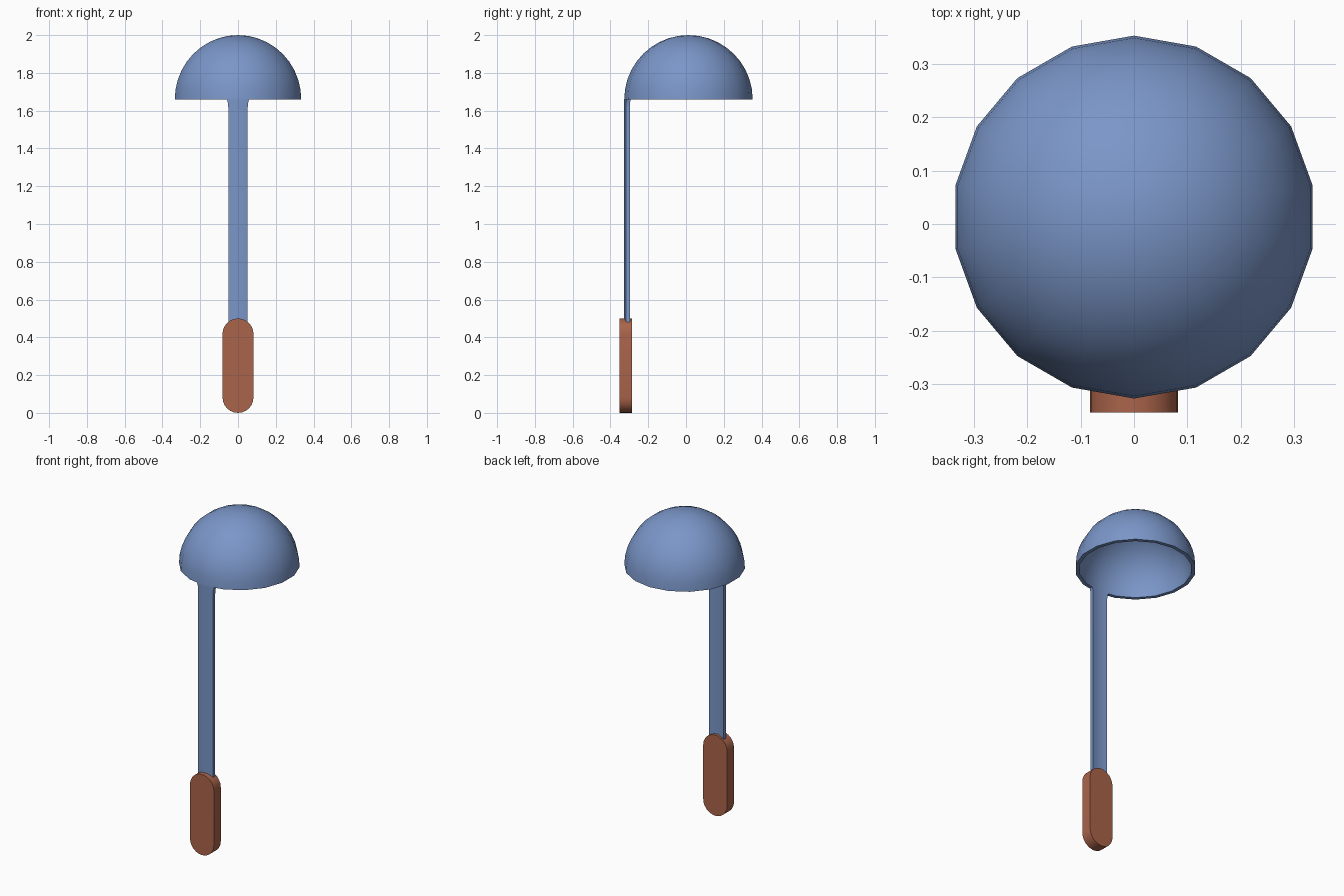
import bpy, bmesh, math
from math import sin, cos, pi, radians

if "Cube" in bpy.data.objects:
    bpy.data.objects.remove(bpy.data.objects["Cube"])

def material(name, rgb):
    m = bpy.data.materials.new(name)
    m.diffuse_color = (*rgb, 1)
    m.use_nodes = True
    m.node_tree.nodes["Principled BSDF"].inputs["Base Color"].default_value = m.diffuse_color
    return m

blue = material("blue_metal", (0.195, 0.305, 0.578))
brown = material("brown_grip", (0.402, 0.127, 0.069))

CY, RIM, R, T, N = 0.013, 1.66, 0.34, 0.022, 18

def finish(bm, name, mat):
    bmesh.ops.remove_doubles(bm, verts=bm.verts, dist=1e-5)
    bmesh.ops.recalc_face_normals(bm, faces=bm.faces)
    me = bpy.data.meshes.new(name)
    bm.to_mesh(me)
    bm.free()
    ob = bpy.data.objects.new(name, me)
    bpy.context.collection.objects.link(ob)
    me.materials.append(mat)
    bpy.ops.object.select_all(action='DESELECT')
    ob.select_set(True)
    bpy.context.view_layer.objects.active = ob
    bpy.ops.object.shade_smooth_by_angle(angle=radians(35))
    return ob

def skin(bm, rings):
    # joins successive closed rings of points with quads
    rows = [[bm.verts.new(p) for p in ring] for ring in rings]
    for a, b in zip(rows, rows[1:]):
        n = len(a)
        for i in range(n):
            bm.faces.new((a[i], a[(i + 1) % n], b[(i + 1) % n], b[i]))
    return rows

# bowl: hollow half sphere, outer shell down to the rim and back up inside
STEPS = 10
angles = [pi / 2 * i / STEPS for i in range(STEPS + 1)]
profile = [(R * sin(a), RIM + R * cos(a)) for a in angles]
profile += [((R - T) * sin(a), RIM + (R - T) * cos(a)) for a in reversed(angles)]
bm = bmesh.new()
skin(bm, [[(r * cos(pi / 2 + 2 * pi * k / N), CY + r * sin(pi / 2 + 2 * pi * k / N), z)
           for k in range(N)] for r, z in profile])
bmesh.ops.dissolve_degenerate(bm, dist=1e-5, edges=bm.edges)
finish(bm, "bowl", blue)

# stem: thin strip following the rim's shallow corner, flared where it joins
def stem_ring(w, z):
    front, back, drop = CY - R, CY - R + T, w * math.tan(pi / N)
    return [(-w, front + drop, z), (0, front, z), (w, front + drop, z),
            (w, back + drop, z), (0, back, z), (-w, back + drop, z)]

bm = bmesh.new()
rows = skin(bm, [stem_ring(w, z) for w, z in
                 [(0.051, 0.44), (0.051, 1.61), (0.053, 1.64), (0.059, RIM)]])
bm.faces.new(rows[0])
bm.faces.new(rows[-1])
finish(bm, "stem", blue)

# grip: rounded-end bar
GR, SEG = 0.082, 12
outline = [(GR * cos(pi * i / SEG), 0.5 - GR + GR * sin(pi * i / SEG)) for i in range(SEG + 1)]
outline += [(-x, 0.5 - z) for x, z in outline]
bm = bmesh.new()
rows = skin(bm, [[(x, y, z) for x, z in outline] for y in (-0.353, -0.286)])
for r in rows:
    bm.faces.new(r)
finish(bm, "grip", brown)
